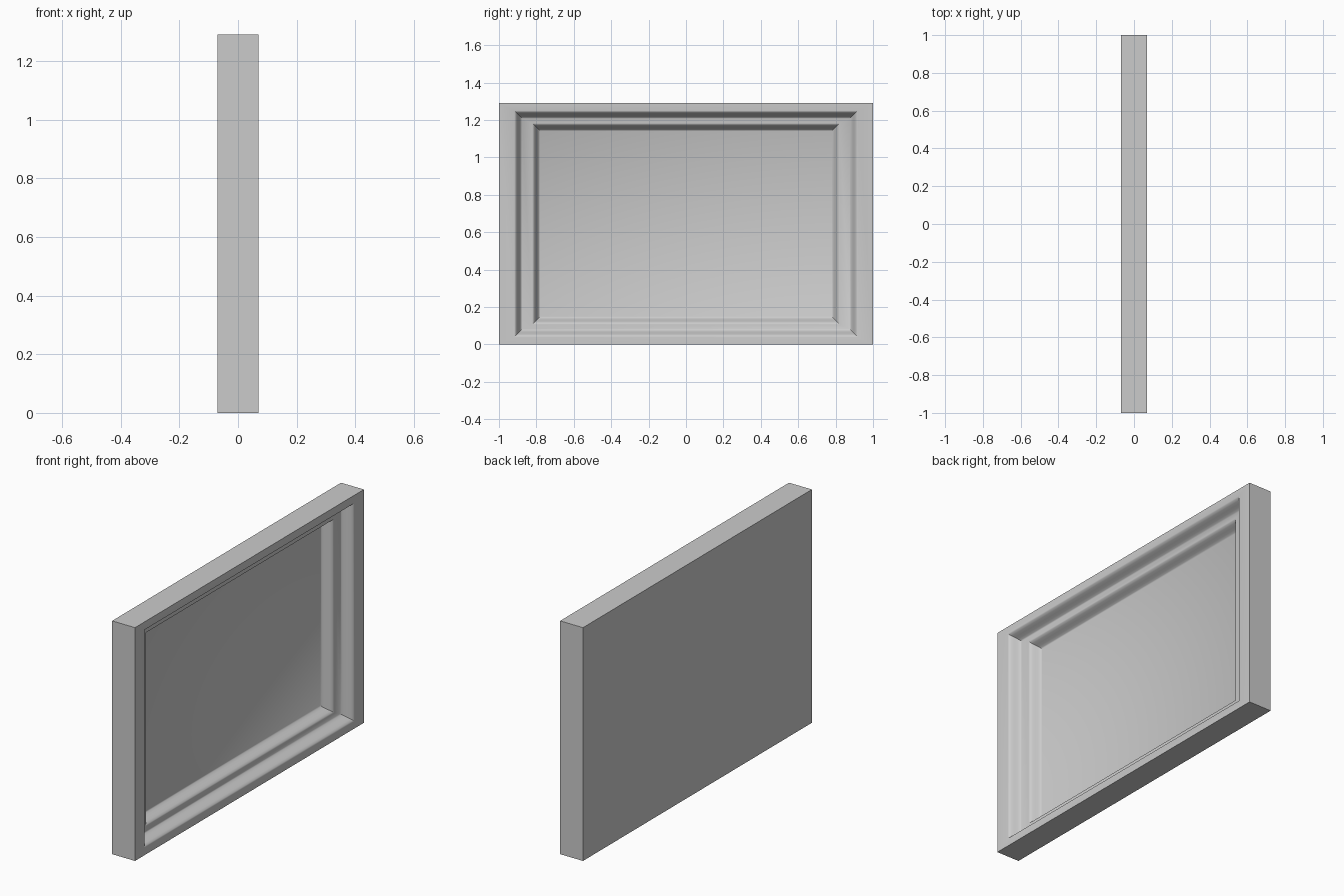
import bpy, bmesh, math

if "Cube" in bpy.data.objects:
    bpy.data.objects.remove(bpy.data.objects["Cube"])

# Half sizes of the slab: thickness, half width, height
T, W, H = 0.07, 1.0, 1.29

# Moulding profile: (inset at sides, inset at top and bottom, x position)
profile = [(0, 0, T)]


def ogee(side, rail, x0, x1, run_side, run_rail, steps=6):
    """Add a soft S-shaped step down from x0 to x1."""
    for i in range(steps + 1):
        t = i / steps
        drop = (1 - math.cos(math.pi * t)) / 2
        profile.append((side + run_side * t, rail + run_rail * t, x0 + (x1 - x0) * drop))


ogee(0.082, 0.040, T, 0.012, 0.042, 0.042)
ogee(0.178, 0.107, 0.012, -0.043, 0.042, 0.042)

bm = bmesh.new()


def ring(side, rail, x):
    y, z0, z1 = W - side, rail, H - rail
    return [bm.verts.new(p) for p in ((x, -y, z0), (x, y, z0), (x, y, z1), (x, -y, z1))]


# Back, outer walls, stepped moulding and sunken panel
rings = [ring(0, 0, -T)] + [ring(*p) for p in profile]
bm.faces.new(rings[0][::-1])
for a, b in zip(rings, rings[1:]):
    for i in range(4):
        j = (i + 1) % 4
        bm.faces.new((a[i], a[j], b[j], b[i]))
bm.faces.new(rings[-1])
bmesh.ops.recalc_face_normals(bm, faces=bm.faces)

mesh = bpy.data.meshes.new("framed_panel")
bm.to_mesh(mesh)
bm.free()
panel = bpy.data.objects.new("framed_panel", mesh)
bpy.context.collection.objects.link(panel)

# Smooth moulding with crisp mitres and outer edges
bpy.context.view_layer.objects.active = panel
panel.select_set(True)
bpy.ops.object.shade_smooth_by_angle(angle=math.radians(35))
